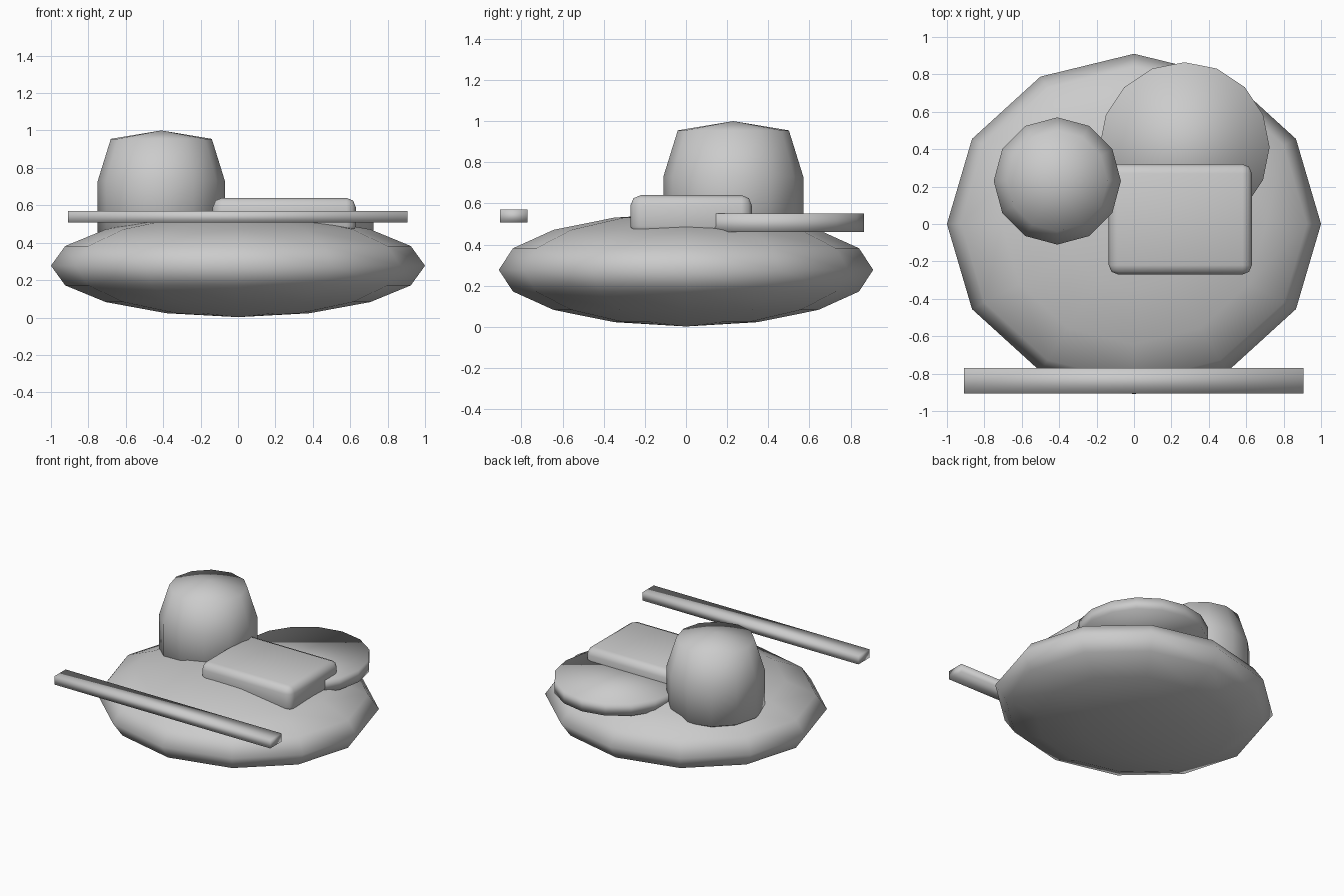
import bpy, bmesh, math
from mathutils import Matrix

if "Cube" in bpy.data.objects:
    bpy.data.objects.remove(bpy.data.objects["Cube"])

grey = bpy.data.materials.new("plain grey")
grey.diffuse_color = (0.6, 0.6, 0.6, 1)
grey.use_nodes = True
grey.node_tree.nodes["Principled BSDF"].inputs["Base Color"].default_value = grey.diffuse_color


def finish(bm, name):
    """Turn a bmesh into a fully smooth-shaded grey object."""
    bmesh.ops.recalc_face_normals(bm, faces=bm.faces[:])
    for f in bm.faces:
        f.smooth = True
    mesh = bpy.data.meshes.new(name)
    bm.to_mesh(mesh)
    bm.free()
    mesh.materials.append(grey)
    ob = bpy.data.objects.new(name, mesh)
    bpy.context.collection.objects.link(ob)
    return ob


def placed(loc, size):
    return Matrix.Translation(loc) @ Matrix.Diagonal((*size, 1))


def box(name, lo, hi, bevel=0):
    bm = bmesh.new()
    mid = [(a + b) / 2 for a, b in zip(lo, hi)]
    size = [b - a for a, b in zip(lo, hi)]
    bmesh.ops.create_cube(bm, size=1, matrix=placed(mid, size))
    if bevel:
        bmesh.ops.bevel(bm, geom=bm.edges[:], offset=bevel, segments=2,
                        profile=0.5, affect='EDGES')
    return finish(bm, name)


def lathe(name, x, y, profile, sides):
    """Stack rings of (radius, z); radius 0 gives a pole."""
    bm = bmesh.new()
    rings = []
    for r, z in profile:
        n = sides if r else 1
        rings.append([bm.verts.new((x + r * math.cos(2 * math.pi * i / sides),
                                    y + r * math.sin(2 * math.pi * i / sides), z))
                      for i in range(n)])
    for a, b in zip(rings, rings[1:]):
        for i in range(sides):
            j = (i + 1) % sides
            quad = [a[i % len(a)], a[j % len(a)], b[j % len(b)], b[i % len(b)]]
            bm.faces.new(list(dict.fromkeys(quad)))
    return finish(bm, name)


# wide flattened plate
bm = bmesh.new()
bmesh.ops.create_uvsphere(bm, u_segments=12, v_segments=8, radius=1,
                          matrix=placed((0, 0, 0.277), (1, 0.91, 0.275)))
finish(bm, "plate")

# rounded cup with shallow pointed top
lathe("cup", -0.41, 0.23, [(0, 0.37), (0.27, 0.40), (0.34, 0.44),
                           (0.34, 0.73), (0.27, 0.955), (0, 1.0)], 12)

# flat round disc
bm = bmesh.new()
bmesh.ops.create_cone(bm, cap_ends=True, segments=16, radius1=0.455, radius2=0.455,
                      depth=0.09, matrix=Matrix.Translation((0.27, 0.41, 0.505)))
finish(bm, "disc")

# soft-edged slab and the bar in front
box("slab", (-0.135, -0.27, 0.44), (0.63, 0.32, 0.64), 0.05)
box("front_bar", (-0.91, -0.905, 0.507), (0.905, -0.77, 0.57))
